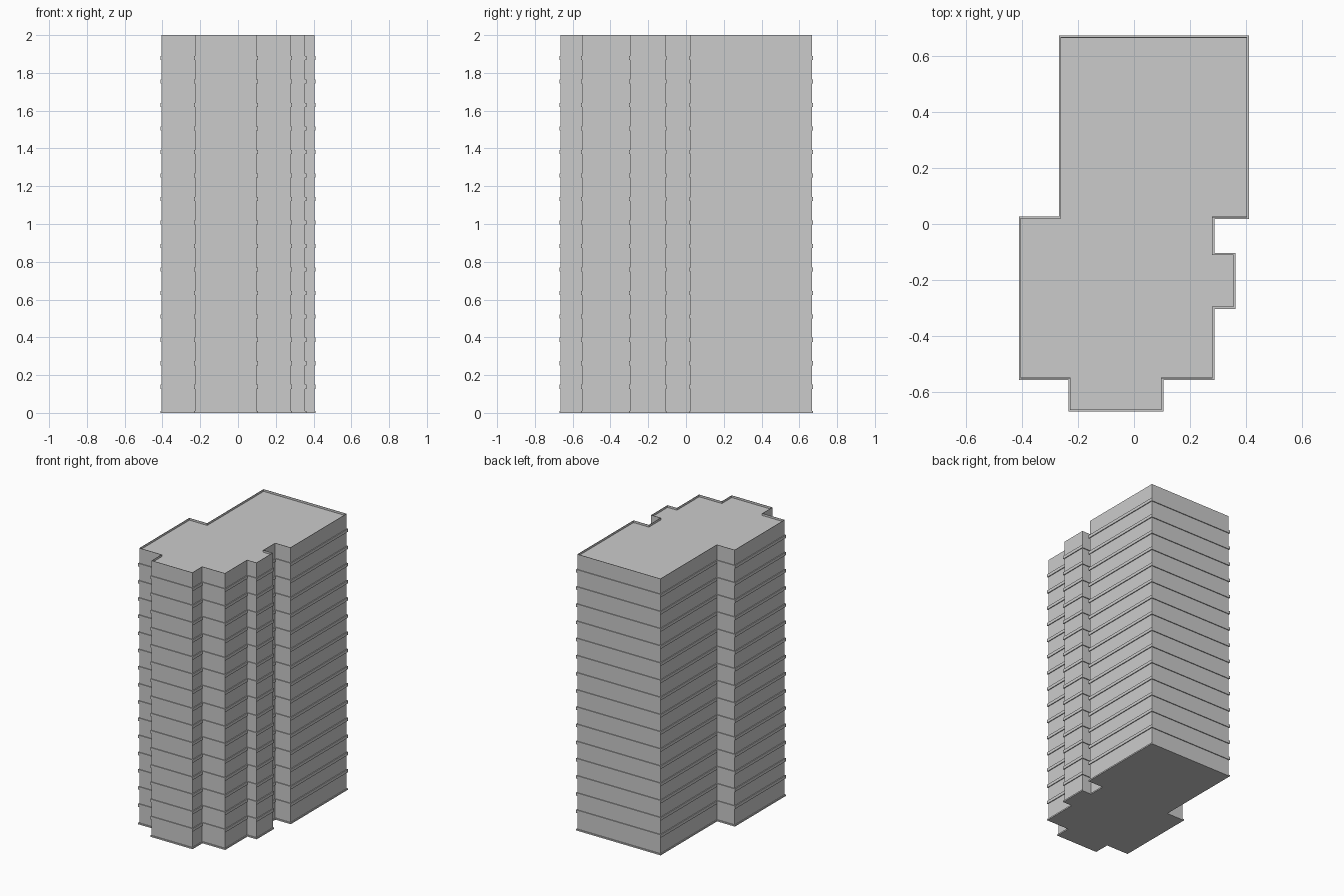
import bpy, bmesh

if "Cube" in bpy.data.objects:
    bpy.data.objects.remove(bpy.data.objects["Cube"])

# Outer outline of the floor slabs, counter-clockwise
OUTLINE = [(-0.234, -0.67), (0.105, -0.67), (0.105, -0.557), (0.287, -0.557),
           (0.287, -0.303), (0.362, -0.303), (0.362, -0.103), (0.287, -0.103),
           (0.287, 0.018), (0.41, 0.018), (0.41, 0.673), (-0.268, 0.673),
           (-0.268, 0.027), (-0.411, 0.027), (-0.411, -0.557), (-0.234, -0.557)]
INSET = 0.006      # wall setback behind the slab edges
STOREY = 0.1244
BAND = 0.022


def inset(points, d):
    """Offset a right-angled counter-clockwise outline inwards."""
    result = []
    for i, (x, y) in enumerate(points):
        px, py = points[i - 1]
        nx, ny = points[(i + 1) % len(points)]
        for ax, ay in ((x - px, y - py), (nx - x, ny - y)):
            length = abs(ax) + abs(ay)
            x -= d * ay / length
            y += d * ax / length
        result.append((x, y))
    return result


def prism(name, points, z0, z1, parapet=0, drop=0):
    bm = bmesh.new()
    base = bm.faces.new([bm.verts.new((x, y, z0)) for x, y in points])
    ext = bmesh.ops.extrude_face_region(bm, geom=[base], use_keep_orig=True)["geom"]
    for v in ext:
        if isinstance(v, bmesh.types.BMVert):
            v.co.z = z1
    bmesh.ops.recalc_face_normals(bm, faces=bm.faces[:])
    if parapet:
        # sink the roof behind a thin parapet
        top = [f for f in bm.faces if f.normal.z > 0.9]
        bmesh.ops.inset_region(bm, faces=top, thickness=parapet)
        inner = bmesh.ops.extrude_face_region(bm, geom=top)["geom"]
        bmesh.ops.delete(bm, geom=top, context='FACES_ONLY')
        for v in inner:
            if isinstance(v, bmesh.types.BMVert):
                v.co.z -= drop
        bmesh.ops.recalc_face_normals(bm, faces=bm.faces[:])
    mesh = bpy.data.meshes.new(name)
    bm.to_mesh(mesh)
    bm.free()
    obj = bpy.data.objects.new(name, mesh)
    bpy.context.collection.objects.link(obj)
    return obj


# Tower walls with recessed roof
prism("tower_walls", inset(OUTLINE, INSET), 0.002, 2.0, parapet=0.003, drop=0.015)

# Ground slab
prism("ground_slab", OUTLINE, 0.0, 0.01)

# Projecting floor bands, one per storey
bands = prism("floor_bands", OUTLINE, 0.127, 0.127 + BAND)
array = bands.modifiers.new("storeys", 'ARRAY')
array.count = 15
array.use_relative_offset = False
array.use_constant_offset = True
array.constant_offset_displace = (0, 0, STOREY)
